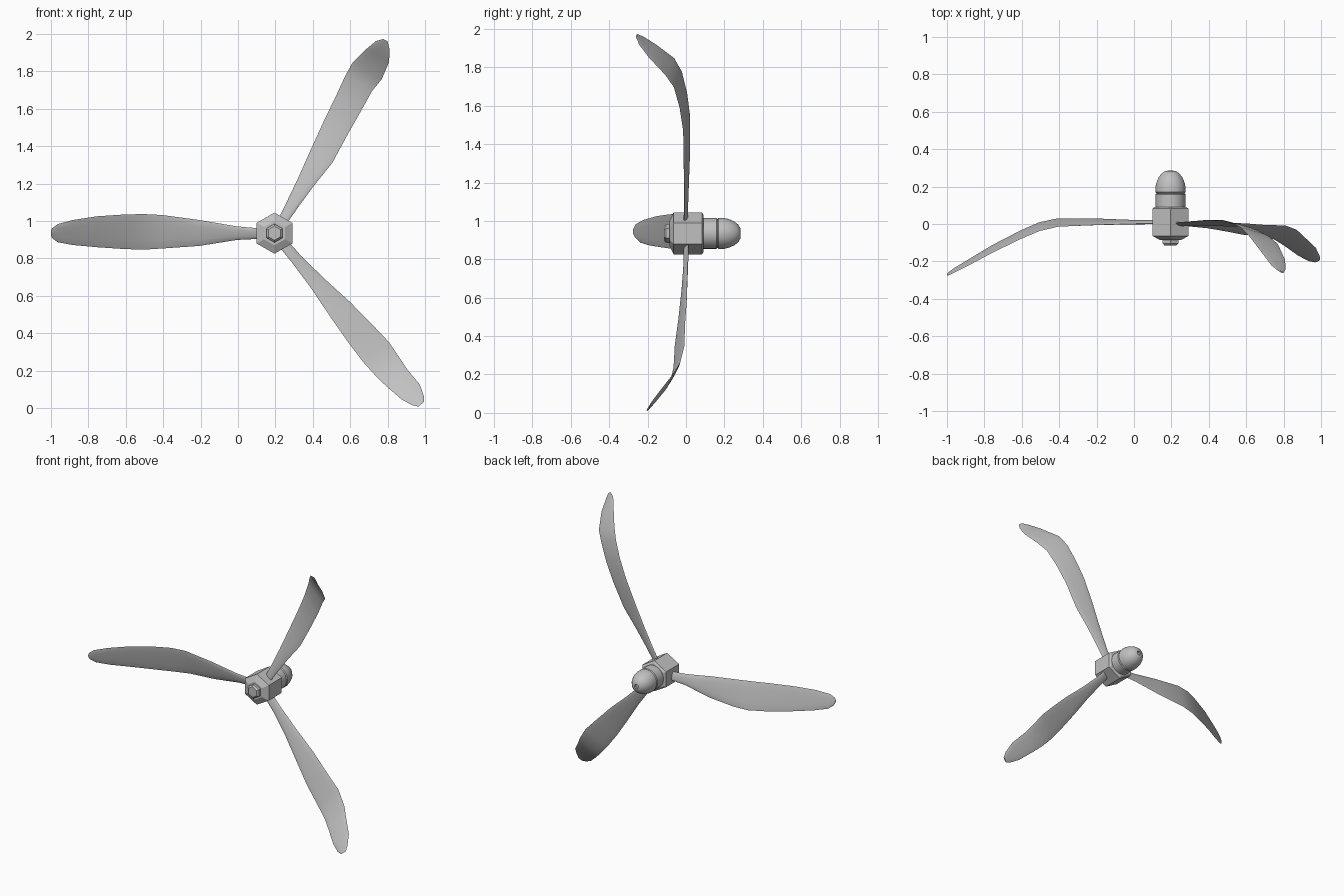
import bpy, bmesh, math
from mathutils import Vector

cube = bpy.data.objects.get("Cube")
if cube:
    bpy.data.objects.remove(cube, do_unlink=True)

HUB = Vector((0.195, 0, 0.935))

metal = bpy.data.materials.new("light grey metal")
metal.use_nodes = True
grey = (0.53, 0.53, 0.53, 1)
metal.diffuse_color = grey
metal.node_tree.nodes["Principled BSDF"].inputs["Base Color"].default_value = grey


def skin(name, rings, smooth_angle):
    """Join closed rings of points into a capped shell."""
    bm = bmesh.new()
    loops = [[bm.verts.new(p) for p in ring] for ring in rings]
    for a, b in zip(loops, loops[1:]):
        for i in range(len(a)):
            j = (i + 1) % len(a)
            bm.faces.new((a[i], a[j], b[j], b[i]))
    bm.faces.new(loops[0])
    bm.faces.new(loops[-1])
    bmesh.ops.recalc_face_normals(bm, faces=bm.faces)
    mesh = bpy.data.meshes.new(name)
    bm.to_mesh(mesh)
    bm.free()
    mesh.materials.append(metal)
    obj = bpy.data.objects.new(name, mesh)
    bpy.context.collection.objects.link(obj)
    bpy.ops.object.select_all(action="DESELECT")
    obj.select_set(True)
    bpy.context.view_layer.objects.active = obj
    bpy.ops.object.shade_smooth_by_angle(angle=math.radians(smooth_angle))
    return obj


def turned(name, sides, profile, smooth_angle):
    """Turn a (radius, y) profile around the shaft axis, one corner pointing up."""
    rings = []
    for radius, y in profile:
        ring = []
        for i in range(sides):
            a = math.pi / 2 + math.tau * i / sides
            ring.append(HUB + Vector((radius * math.cos(a), y, radius * math.sin(a))))
        rings.append(ring)
    return skin(name, rings, smooth_angle)


def blade(name, angle, pitch, stations):
    """Loft thin lens sections; each station is distance, trailing, leading, y."""
    a = math.radians(angle)
    outward = Vector((math.cos(a), 0, math.sin(a)))
    leading = Vector((math.sin(a), 0, -math.cos(a)))
    rings = []
    for dist, trail, lead, y in stations:
        half = 0.004 + 0.006 * max(0, 1 - dist / 0.6)
        middle, reach = (lead + trail) / 2, (lead - trail) / 2
        ring = []
        for i in range(12):
            u = math.tau * i / 12
            t = middle + reach * math.cos(u)
            depth = y - pitch * t + half * math.sin(u)
            ring.append(HUB + outward * dist + leading * t + Vector((0, depth, 0)))
        rings.append(ring)
    return skin(name, rings, 50)


# Three hand-bent blades, each slightly different
blade("left_blade", 180, 0.25, [
    (0.07, -0.03, 0.025, 0.01), (0.2, -0.036, 0.036, 0.01),
    (0.4, -0.068, 0.07, 0.012), (0.6, -0.082, 0.097, 0.01),
    (0.7, -0.088, 0.102, -0.012), (0.8, -0.085, 0.1, -0.055),
    (0.95, -0.075, 0.09, -0.13), (1.08, -0.063, 0.07, -0.205),
    (1.16, -0.048, 0.048, -0.25), (1.19, -0.025, 0.025, -0.268),
    (1.195, -0.01, 0.01, -0.272)])
blade("upper_blade", 60, 0.25, [
    (0.07, -0.02, 0.03, 0), (0.18, -0.027, 0.04, 0.002),
    (0.32, -0.038, 0.055, 0.005), (0.48, -0.055, 0.08, 0.008),
    (0.66, -0.072, 0.075, 0.004), (0.8, -0.082, 0.074, -0.015),
    (0.92, -0.093, 0.072, -0.045), (1.0, -0.094, 0.085, -0.085),
    (1.1, -0.066, 0.073, -0.175), (1.16, -0.044, 0.04, -0.235),
    (1.19, -0.015, 0.012, -0.257)])
blade("lower_blade", -49.7, 0.33, [
    (0.07, -0.028, 0.028, 0), (0.18, -0.03, 0.03, 0),
    (0.35, -0.045, 0.041, -0.008), (0.54, -0.07, 0.062, -0.02),
    (0.7, -0.082, 0.077, -0.033), (0.84, -0.09, 0.084, -0.037),
    (0.95, -0.078, 0.08, -0.056), (1.02, -0.07, 0.072, -0.09),
    (1.12, -0.069, 0.056, -0.15), (1.18, -0.046, 0.032, -0.188),
    (1.205, -0.025, 0.012, -0.2)])

# Hexagonal hub with chamfered ends, and the nut at the front
turned("hub", 6, [(0.065, -0.086), (0.11, -0.064), (0.11, 0.083), (0.095, 0.092)], 20)
turned("front_nut", 6, [(0.05, -0.07), (0.05, -0.103), (0.038, -0.114), (0.032, -0.114)], 20)

# Shaft collar and rounded rear cap with a small centre hole
turned("rear_collar", 32, [(0.08, 0.08), (0.08, 0.158), (0.074, 0.165)], 30)
turned("rear_cap", 32, [
    (0.074, 0.163), (0.081, 0.17), (0.081, 0.195), (0.075, 0.222), (0.063, 0.25),
    (0.047, 0.271), (0.028, 0.283), (0.015, 0.285), (0.015, 0.272)], 40)
